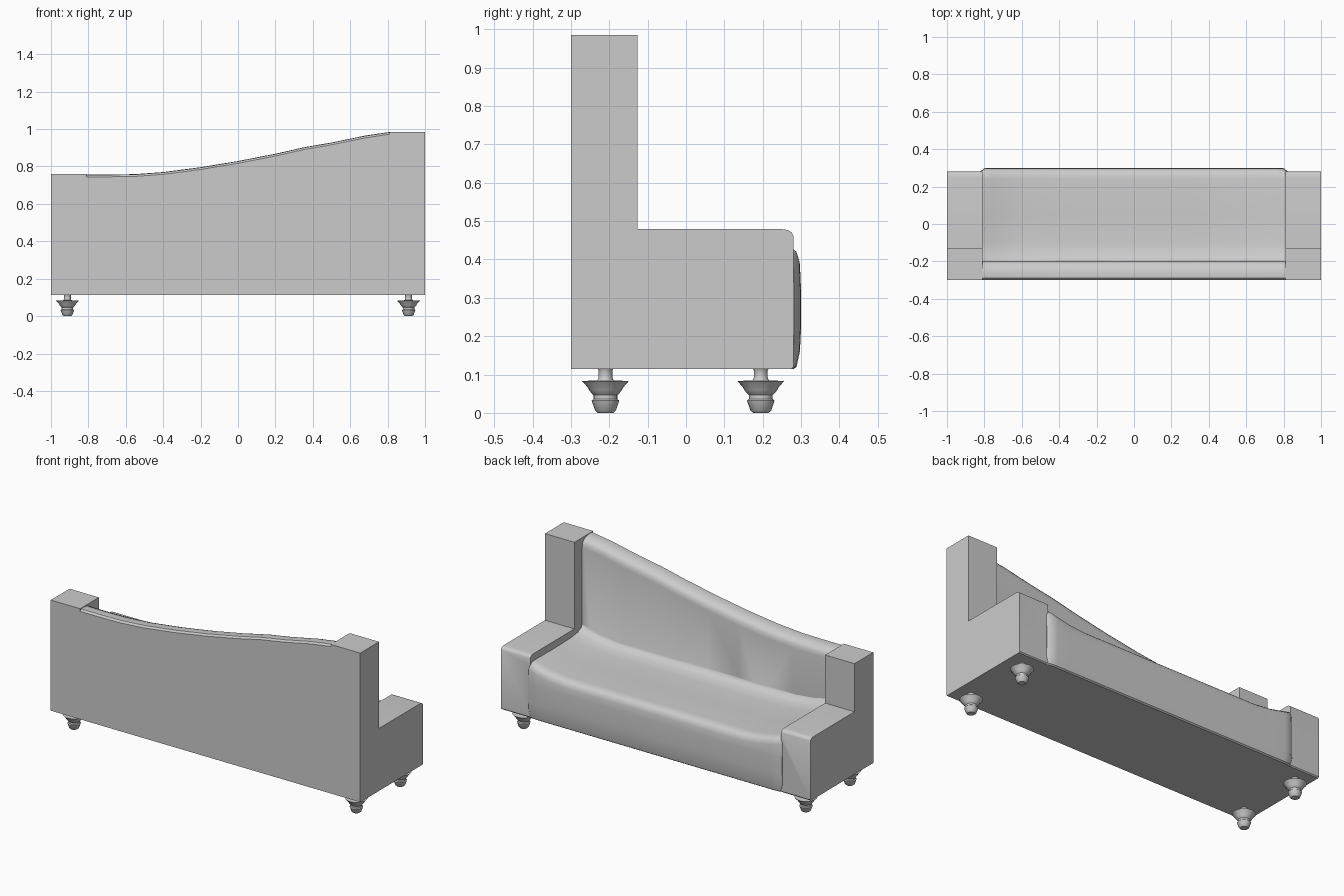
import bpy, bmesh, math

if "Cube" in bpy.data.objects:
    bpy.data.objects.remove(bpy.data.objects["Cube"])


def smooth(ob, angle=35):
    bpy.ops.object.select_all(action='DESELECT')
    ob.select_set(True)
    bpy.context.view_layer.objects.active = ob
    bpy.ops.object.shade_smooth_by_angle(angle=math.radians(angle))


def finish(name, bm):
    bmesh.ops.recalc_face_normals(bm, faces=bm.faces)
    me = bpy.data.meshes.new(name)
    bm.to_mesh(me)
    bm.free()
    ob = bpy.data.objects.new(name, me)
    bpy.context.collection.objects.link(ob)
    smooth(ob)
    return ob


def skin(bm, rings):
    """Join rings of vertices into a closed solid."""
    n = len(rings[0])
    for a, b in zip(rings, rings[1:]):
        for i in range(n):
            j = (i + 1) % n
            bm.faces.new((a[i], a[j], b[j], b[i]))
    bm.faces.new(rings[0])
    bm.faces.new(rings[-1])


def loft(name, stations):
    """Skin closed (y, z) sections placed along x."""
    bm = bmesh.new()
    skin(bm, [[bm.verts.new((x, y, z)) for y, z in sec] for x, sec in stations])
    return finish(name, bm)


def lathe(name, profile, x, y, steps=20):
    bm = bmesh.new()
    turn = [2 * math.pi * k / steps for k in range(steps)]
    skin(bm, [[bm.verts.new((x + r * math.cos(a), y + r * math.sin(a), z)) for a in turn]
              for r, z in profile])
    return finish(name, bm)


BASE = 0.114

# arms with end posts: L-shaped side profile, rounded front top edge
arms = []
for side, name, top in ((-1, "left_arm", 0.76), (1, "right_arm", 0.985)):
    prof = [(-0.3, BASE), (0.275, BASE), (0.28, BASE + 0.006), (0.28, 0.462),
            (0.275, 0.471), (0.265, 0.477), (0.25, 0.479), (-0.127, 0.479),
            (-0.127, top), (-0.3, top)]
    arms.append(loft(name, [(side * 0.81, prof), (side * 1.0, prof)]))

# backrest: sweeping top line, rounded over toward the seat
sweep = [(-0.82, 0.757), (-0.68, 0.757), (-0.55, 0.759), (-0.4, 0.77), (-0.2, 0.796),
         (0.0, 0.829), (0.2, 0.868), (0.36, 0.904), (0.5, 0.928), (0.68, 0.965),
         (0.8, 0.983), (0.82, 0.984)]
back = loft("backrest", [(x, [(-0.3, BASE), (-0.3, h - 0.012), (-0.29, h - 0.002), (-0.265, h),
                              (-0.238, h - 0.005), (-0.215, h - 0.015), (-0.203, h - 0.03),
                              (-0.199, h - 0.055), (-0.197, BASE)]) for x, h in sweep])


# seat: soft cushion block, sagging between the arms
def seat_section(t, f):
    return [(-0.29, BASE), (f - 0.02, BASE), (f - 0.012, BASE + 0.006),
            (f - 0.003, 0.16), (f, 0.22), (f, 0.32), (f - 0.003, t - 0.035),
            (f - 0.01, t - 0.012), (f - 0.025, t), (f - 0.06, t + 0.004),
            (0.05, t + 0.002), (-0.1, t + 0.006), (-0.16, t + 0.014),
            (-0.19, t + 0.03), (-0.205, t + 0.055), (-0.29, t + 0.055)]


half = [(0.82, 0.436, 0.283), (0.8, 0.432, 0.298), (0.76, 0.422, 0.3),
        (0.68, 0.405, 0.3), (0.57, 0.394, 0.3), (0.3, 0.394, 0.3)]
seat = loft("seat", [(-x, seat_section(t, f)) for x, t, f in half] +
            [(x, seat_section(t, f)) for x, t, f in reversed(half)])

# merge upholstery into one clean shell with no hidden inner faces
bpy.context.view_layer.objects.active = back
for part in arms + [seat]:
    m = back.modifiers.new("join", 'BOOLEAN')
    m.operation, m.solver, m.object = 'UNION', 'EXACT', part
    bpy.ops.object.select_all(action='DESELECT')
    bpy.context.view_layer.objects.active = back
    while back.modifiers[0] != m:
        bpy.ops.object.modifier_apply(modifier=back.modifiers[0].name)
    bpy.ops.object.modifier_apply(modifier=m.name)
    bpy.data.objects.remove(part)
back.name = "sofa_body"
smooth(back)

# turned feet
foot = [(0.02, 0.0), (0.027, 0.006), (0.036, 0.032), (0.031, 0.036), (0.031, 0.046),
        (0.037, 0.052), (0.043, 0.06), (0.046, 0.066), (0.061, 0.083), (0.021, 0.085),
        (0.018, 0.092), (0.018, 0.11), (0.021, 0.116)]
for sx, xn in ((-1, "left"), (1, "right")):
    for y, yn in ((-0.21, "front"), (0.195, "rear")):
        lathe(f"{yn}_{xn}_foot", foot, sx * 0.912, y)
